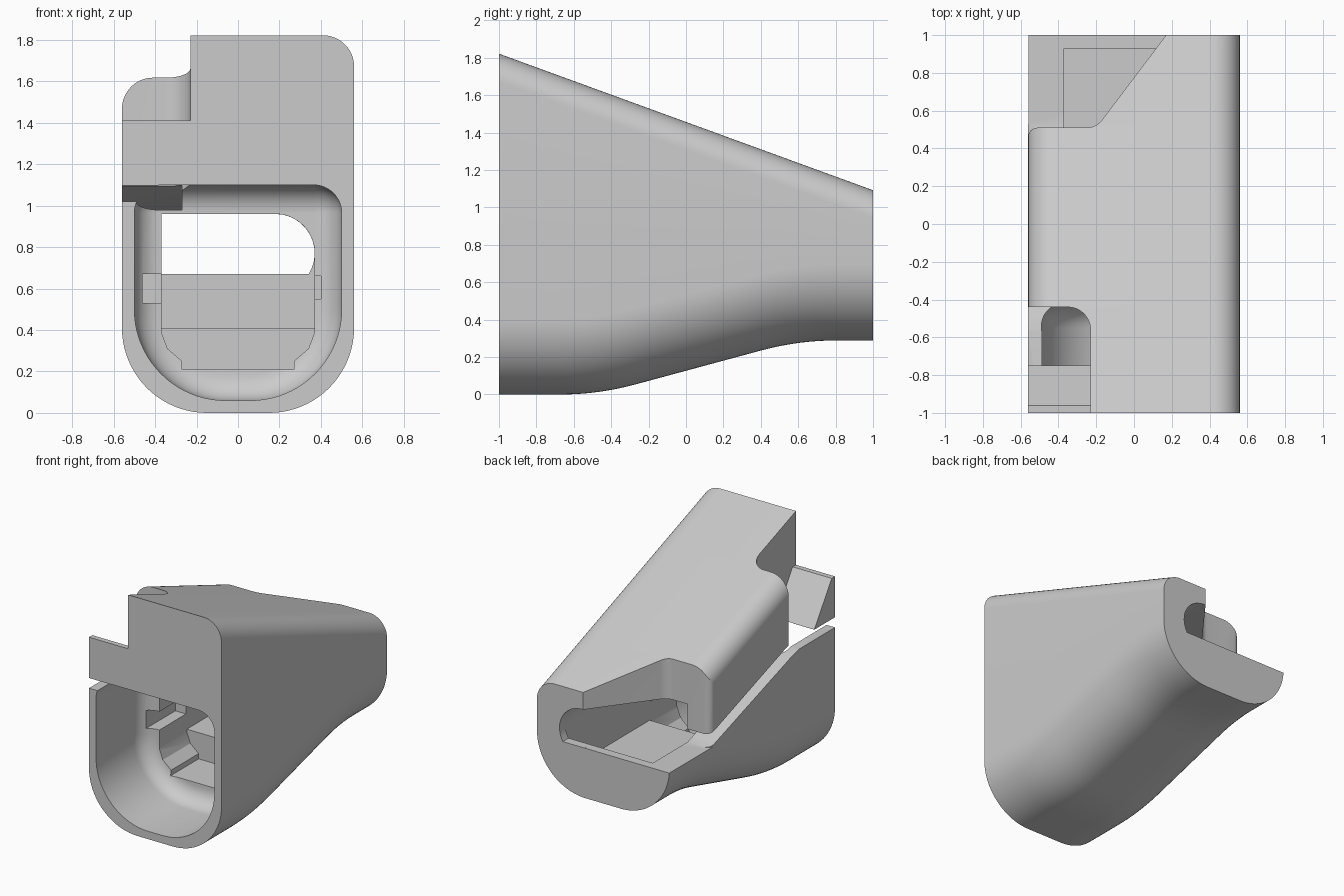
import bpy, bmesh, math

if "Cube" in bpy.data.objects:
    bpy.data.objects.remove(bpy.data.objects["Cube"], do_unlink=True)

grey = bpy.data.materials.new("plain grey")
grey.use_nodes = True
grey.diffuse_color = (0.6, 0.6, 0.6, 1)
grey.node_tree.nodes["Principled BSDF"].inputs["Base Color"].default_value = (0.6, 0.6, 0.6, 1)


def loft(name, rings):
    """Closed solid through matching rings of 3D points."""
    bm = bmesh.new()
    rows = [[bm.verts.new(p) for p in ring] for ring in rings]
    n = len(rows[0])
    for a, b in zip(rows, rows[1:]):
        for i in range(n):
            j = (i + 1) % n
            bm.faces.new((a[i], a[j], b[j], b[i]))
    bm.faces.new(rows[0][::-1])
    bm.faces.new(rows[-1])
    bmesh.ops.recalc_face_normals(bm, faces=bm.faces)
    mesh = bpy.data.meshes.new(name)
    bm.to_mesh(mesh)
    bm.free()
    mesh.materials.append(grey)
    ob = bpy.data.objects.new(name, mesh)
    bpy.context.collection.objects.link(ob)
    return ob


def along_y(name, pts, y0, y1):
    return loft(name, [[(x, y, z) for x, z in pts] for y in (y0, y1)])


def along_x(name, pts, x0, x1):
    return loft(name, [[(x, y, z) for y, z in pts] for x in (x0, x1)])


def along_z(name, pts, z0, z1):
    return loft(name, [[(x, y, z) for x, y in pts] for z in (z0, z1)])


def arc(cx, cy, r, start, end, steps=12):
    return [(cx + r * math.cos(math.radians(start + (end - start) * i / steps)),
             cy + r * math.sin(math.radians(start + (end - start) * i / steps)))
            for i in range(steps + 1)]


def section(w, low, high, r_low, r_high):
    """Upright rounded rectangle with different bottom and top radii."""
    return (arc(w - r_low, low + r_low, r_low, -90, 0, 20)
            + arc(w - r_high, high - r_high, r_high, 0, 90)
            + arc(r_high - w, high - r_high, r_high, 90, 180)
            + arc(r_low - w, low + r_low, r_low, 180, 270, 20))


def cut(target, tool):
    mod = target.modifiers.new("cut", "BOOLEAN")
    mod.operation = "DIFFERENCE"
    mod.solver = "EXACT"
    mod.object = tool
    bpy.context.view_layer.objects.active = target
    bpy.ops.object.modifier_apply(modifier=mod.name)
    bpy.data.objects.remove(tool, do_unlink=True)


def belly(y):
    """Underside height: flat, smooth ramp, flat."""
    slope, bend, start, end = 0.27, 0.2, -0.47, 0.6

    def ramp(t):
        if t < -bend:
            return 0
        return t if t > bend else (t + bend) ** 2 / (4 * bend)
    return slope * (ramp(y - start) - ramp(y - end))


# Outer shell: sloping roof, raised belly at the back
shell_rings = []
for i in range(41):
    y = -1 + i / 20
    ring = section(0.56, belly(y), 1.457 - 0.365 * y, 0.41, 0.15)
    shell_rings.append([(x, y, z) for x, z in ring])
housing = loft("housing", shell_rings)

# Front mouth with a filleted end
mouth = []
for y, d in [(-1.1, 0)] + [(-0.55 + 0.13 * math.sin(a), 0.13 * (1 - math.cos(a)))
                           for a in [math.pi / 16 * k for k in range(9)]]:
    ring = section(0.5 - d, 0.06 + d, 1.1 - d, 0.44 - d, 0.135 - d)
    mouth.append([(x, y, z) for x, z in ring])
cut(housing, loft("mouth_cutter", mouth))

# Inner chamber: long shelf level, deeper well near the mouth
ceiling = arc(0.18, 0.77, 0.19, 0, 90) + [(-0.37, 0.96)]
cut(housing, along_y("chamber_cutter", [(-0.37, 0.41), (0.37, 0.41)] + ceiling, -0.5, 0.93))
well = [(-0.27, 0.21), (0.27, 0.21), (0.27, 0.25), (0.34, 0.31), (0.37, 0.39),
        (0.37, 0.5), (-0.37, 0.5), (-0.37, 0.39), (-0.34, 0.31), (-0.27, 0.25)]
cut(housing, along_y("well_cutter", well, -0.5, -0.09))

# Side grooves inside the chamber
for x0, x1, z0, z1 in ((-0.46, -0.3, 0.53, 0.67), (0.3, 0.4, 0.55, 0.66)):
    cut(housing, along_y("groove_cutter", [(x0, z0), (x1, z0), (x1, z1), (x0, z1)], -0.5, -0.1))

# Rear opening: rounded on one side, open on the other
rear = [(-0.7, 0.67)] + arc(0.18, 0.77, 0.19, -31.7, 90) + [(-0.7, 0.96)]
cut(housing, along_y("rear_cutter", rear, 0.8, 1.1))

# Cut-away behind the roof, with a diagonal wall
plan = [(-0.7, 1.2), (-0.7, 0.45)] + arc(-0.51, 0.46, 0.05, 180, 90, 6) + \
    arc(-0.25, 0.61, 0.1, 270, 323, 8) + [(0.17, 1.0), (0.321, 1.2)]
cut(housing, along_z("back_cutter", plan, 0.67, 2.2))

# Narrow slot that splits the side wall
slot = [(-1.1, 1.02), (-0.57, 1.02), (-0.5, 1.005), (0.45, 0.69), (0.51, 0.67),
        (0.6, 0.67), (0.6, 0.77), (0.51, 0.77), (-0.4, 1.085), (-0.46, 1.098), (-1.1, 1.098)]
cut(housing, along_x("slot_cutter", slot, -0.7, -0.27))

# Top notch, leaving a wedge-shaped latch at the front
notch_plan = [(-0.7, -1.2), (-0.23, -1.2)] + arc(-0.35, -0.56, 0.12, 0, 90) + [(-0.7, -0.44)]
notch = along_z("notch_cutter", notch_plan, 1.06, 2.2)
latch = [(-1.3, 0.9), (-0.75, 0.9), (-0.75, 1.1), (-0.96, 1.41), (-1.3, 1.41)]
cut(notch, along_x("latch_keep", latch, -0.9, 0.1))
cut(housing, notch)

# Smooth curved walls, crisp edges
bpy.ops.object.select_all(action="DESELECT")
housing.select_set(True)
bpy.context.view_layer.objects.active = housing
bpy.ops.object.shade_smooth_by_angle(angle=math.radians(25))
